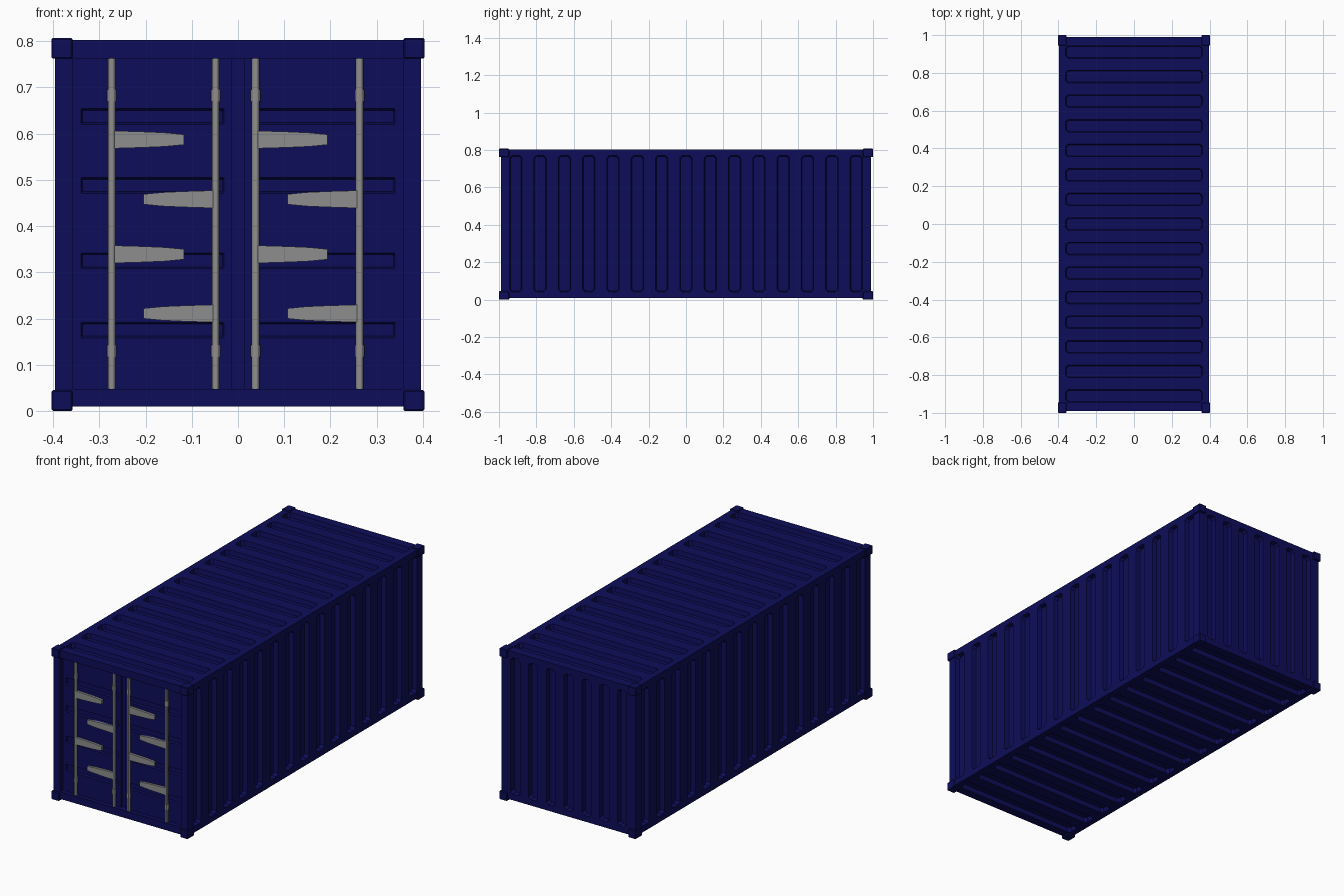
import bpy
import bmesh
from mathutils import Vector

cube = bpy.data.objects.get("Cube")
if cube:
    bpy.data.objects.remove(cube, do_unlink=True)

X, Y, Z = Vector((1, 0, 0)), Vector((0, 1, 0)), Vector((0, 0, 1))


def material(name, colour):
    m = bpy.data.materials.new(name)
    m.use_nodes = True
    m.diffuse_color = colour
    m.node_tree.nodes["Principled BSDF"].inputs["Base Color"].default_value = colour
    return m


NAVY = material("navy paint", (0.004, 0.004, 0.1, 1))
GREY = material("grey steel", (0.27, 0.27, 0.27, 1))


def finish(bm, name, mat):
    bmesh.ops.recalc_face_normals(bm, faces=bm.faces)
    mesh = bpy.data.meshes.new(name)
    bm.to_mesh(mesh)
    bm.free()
    mesh.materials.append(mat)
    ob = bpy.data.objects.new(name, mesh)
    bpy.context.collection.objects.link(ob)
    return ob


def loft(bm, rings):
    """Closed solid through rings of equal point count."""
    loops = [[bm.verts.new(p) for p in ring] for ring in rings]
    for a, b in zip(loops, loops[1:]):
        for i in range(len(a)):
            j = (i + 1) % len(a)
            bm.faces.new((a[i], a[j], b[j], b[i]))
    bm.faces.new(loops[0])
    bm.faces.new(loops[-1])


def box(bm, lo, hi):
    corners = ((lo[0], lo[1]), (hi[0], lo[1]), (hi[0], hi[1]), (lo[0], hi[1]))
    loft(bm, [[(x, y, z) for x, y in corners] for z in (lo[2], hi[2])])


def groove(bm, centre, u, v, n, hu, hv, depth, slope=0.004, cut=0.012):
    """Tapered chamfered plug sunk into a surface whose outward normal is n."""
    rings = []
    for d, grow in ((0.01, 0), (0, 0), (-depth, -slope)):
        a, b, c = hu + grow, hv + grow, min(cut, hu * 0.6)
        outline = ((a, b - c), (a - c, b), (c - a, b), (-a, b - c),
                   (-a, c - b), (c - a, -b), (a - c, -b), (a, c - b))
        rings.append([centre + u * p + v * q + n * d for p, q in outline])
    loft(bm, rings)


def carve(ob, bm):
    """Cut the solids in bm out of ob."""
    cutter = finish(bm, "cutter", NAVY)
    cutter.hide_render = True
    mod = ob.modifiers.new("carve", 'BOOLEAN')
    mod.operation, mod.solver, mod.object = 'DIFFERENCE', 'EXACT', cutter
    bpy.context.view_layer.objects.active = ob
    bpy.ops.object.modifier_apply(modifier=mod.name)
    bpy.data.objects.remove(cutter, do_unlink=True)


# Main shell with corrugated sides, roof, floor and back
W, L, BOTTOM, TOP = 0.396, 0.99, 0.01, 0.802
MID = (BOTTOM + TOP) / 2
DEPTH = 0.024
bm = bmesh.new()
box(bm, (-W, -L, BOTTOM), (W, L, TOP))
shell = finish(bm, "container_shell", NAVY)

cuts = bmesh.new()
for i in range(-7, 8):
    y = i * 0.13
    for s in (-1, 1):
        groove(cuts, Vector((s * W, y, MID)), Y, Z, X * s, 0.033, 0.364, DEPTH)
    groove(cuts, Vector((0, y, TOP)), Y, X, Z, 0.033, 0.362, DEPTH)
    groove(cuts, Vector((0, y, BOTTOM)), Y, X, -Z, 0.033, 0.362, DEPTH)
for i in range(-3, 4):
    groove(cuts, Vector((i * 0.105, L, MID)), X, Z, Y, 0.027, 0.364, DEPTH)
# Door opening
box(cuts, (-0.357, -L - 0.02, 0.048), (0.357, -0.955, 0.762))
carve(shell, cuts)

# Door leaves with horizontal pressed grooves
for side, s in (("right", -1), ("left", 1)):
    bm = bmesh.new()
    x0, x1 = sorted((s * 0.013, s * 0.357))
    box(bm, (x0, -0.967, 0.048), (x1, -0.95, 0.762))
    leaf = finish(bm, side + "_door", NAVY)
    cuts = bmesh.new()
    for z in (0.175, 0.325, 0.488, 0.637):
        groove(cuts, Vector((s * 0.185, -0.967, z)), Z, X, -Y,
               0.017, 0.155, 0.01, cut=0.002)
    carve(leaf, cuts)

# Corner castings
for sx in (-1, 1):
    for sy in (-1, 1):
        for level, z in (("bottom", 0), ("top", 0.762)):
            bm = bmesh.new()
            xs = sorted((sx * 0.358, sx * 0.403))
            ys = sorted((sy * 0.945, sy))
            box(bm, (xs[0], ys[0], z), (xs[1], ys[1], z + 0.045))
            bmesh.ops.bevel(bm, geom=bm.edges[:], offset=0.003, segments=1,
                            affect='EDGES')
            end = "front" if sy < 0 else "back"
            side = "left" if sx > 0 else "right"
            finish(bm, f"{level}_{end}_{side}_corner", NAVY)


# Locking bars with collars
def cylinder(bm, x, y, z0, z1, r):
    from math import cos, sin, tau
    ring = [(x + r * cos(tau * k / 12), y + r * sin(tau * k / 12)) for k in range(12)]
    loft(bm, [[(px, py, z) for px, py in ring] for z in (z0, z1)])


BAR_Y = -0.977
# Each bar: position, handle direction, handle heights
bars = ((-0.273, 1, (0.587, 0.339)), (-0.048, -1, (0.458, 0.211)),
        (0.038, 1, (0.587, 0.339)), (0.263, -1, (0.458, 0.211)))
for n, (x, direction, heights) in enumerate(bars, 1):
    bm = bmesh.new()
    cylinder(bm, x, BAR_Y, 0.048, 0.762, 0.0085)
    for z in (0.13, 0.682):
        cylinder(bm, x, BAR_Y, z - 0.013, z + 0.013, 0.0105)
    bar = finish(bm, f"locking_bar_{n}", GREY)
    bpy.ops.object.select_all(action='DESELECT')
    bar.select_set(True)
    bpy.context.view_layer.objects.active = bar
    bpy.ops.object.shade_smooth_by_angle()

    # Tapered stepped handles
    bm = bmesh.new()
    half = ((0.005, 0.019), (0.07, 0.017), (0.115, 0.015), (0.156, 0.011))
    outline = list(half) + [(d, -h) for d, h in reversed(half)]
    for z in heights:
        loft(bm, [[(x + direction * d, y, z + h) for d, h in outline]
                  for y in (BAR_Y - 0.006, BAR_Y + 0.006)])
    finish(bm, f"door_handles_{n}", GREY)
